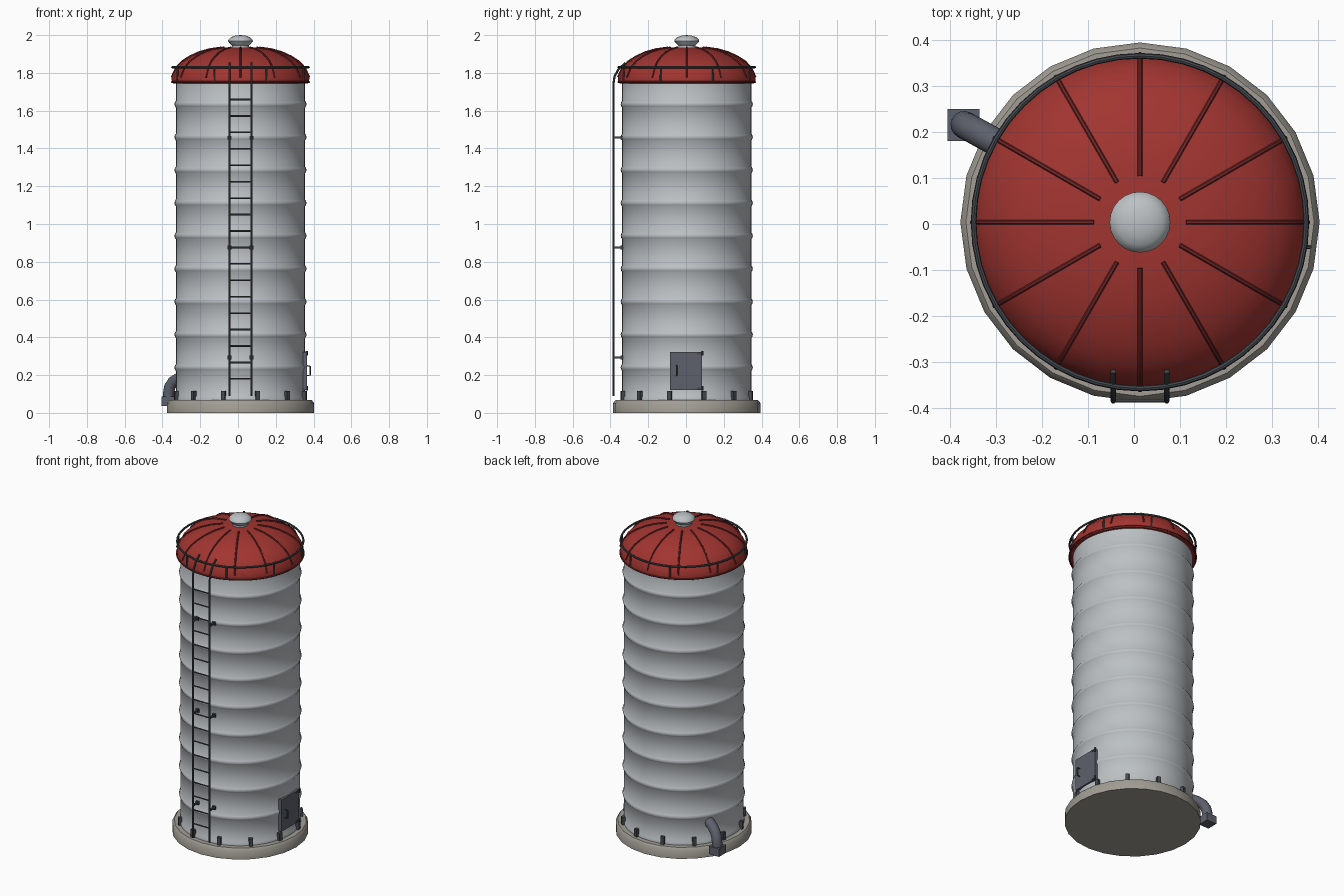
import bpy, bmesh
from math import sin, cos, pi, radians
from mathutils import Vector, Matrix

if "Cube" in bpy.data.objects:
    bpy.data.objects.remove(bpy.data.objects["Cube"])

CX, CY = 0.013, 0.004   # silo axis


def mat(name, r, g, b):
    m = bpy.data.materials.new(name)
    m.diffuse_color = (r, g, b, 1)
    m.use_nodes = True
    m.node_tree.nodes["Principled BSDF"].inputs["Base Color"].default_value = m.diffuse_color
    return m


STEEL = mat("galvanised", 0.50, 0.53, 0.55)
RED = mat("red_roof", 0.36, 0.035, 0.03)
RIB = mat("dark_red", 0.17, 0.02, 0.02)
DARK = mat("dark_metal", 0.06, 0.07, 0.08)
GREY = mat("slate", 0.11, 0.12, 0.15)
STONE = mat("concrete", 0.36, 0.34, 0.30)


def finish(name, bm, m, angle=40):
    bmesh.ops.recalc_face_normals(bm, faces=bm.faces)
    me = bpy.data.meshes.new(name)
    bm.to_mesh(me)
    bm.free()
    ob = bpy.data.objects.new(name, me)
    bpy.context.collection.objects.link(ob)
    me.materials.append(m)
    bpy.ops.object.select_all(action='DESELECT')
    ob.select_set(True)
    bpy.context.view_layer.objects.active = ob
    bpy.ops.object.shade_smooth_by_angle(angle=radians(angle))
    return ob


def lathe(name, profile, sides, m, angle=40):
    """Spin (radius, z) points round the silo axis; radius 0 closes the end."""
    bm = bmesh.new()
    rings = []
    for r, z in profile:
        n = sides if r > 0 else 1
        rings.append([bm.verts.new((CX + r * cos(2 * pi * i / sides),
                                    CY + r * sin(2 * pi * i / sides), z)) for i in range(n)])
    for a, b in zip(rings, rings[1:]):
        for i in range(sides):
            j = (i + 1) % sides
            f = [a[i % len(a)], a[j % len(a)], b[j % len(b)], b[i % len(b)]]
            bm.faces.new(list(dict.fromkeys(f)))
    return finish(name, bm, m, angle)


def tube(bm, pts, r, sides=8, closed=False):
    """Sweep a round section along a path."""
    pts = [Vector(p) for p in pts]
    n, rings = len(pts), []
    for i, p in enumerate(pts):
        prev = pts[i - 1] if i or closed else p
        nxt = pts[(i + 1) % n] if i < n - 1 or closed else p
        t = (nxt - prev).normalized()
        ref = Vector((0, 0, 1)) if abs(t.z) < 0.5 or closed else Vector((CY - p.y, p.x - CX, 0))
        if not closed and max(abs(q.z - pts[0].z) for q in pts) > 0.01:
            d = Vector((p.x - CX, p.y - CY, 0))      # rising paths lie in a radial plane
            ref = Vector((-d.y, d.x, 0))
        u = (ref - t * ref.dot(t)).normalized()
        v = t.cross(u)
        rings.append([bm.verts.new(p + r * (cos(2 * pi * k / sides) * u + sin(2 * pi * k / sides) * v))
                      for k in range(sides)])
    for i in range(n if closed else n - 1):
        a, b = rings[i], rings[(i + 1) % n]
        for k in range(sides):
            j = (k + 1) % sides
            bm.faces.new((a[k], a[j], b[j], b[k]))
    if not closed:
        bm.faces.new(rings[0])
        bm.faces.new(rings[-1])


def box(bm, centre, size, turn=0):
    M = Matrix.Translation(centre) @ Matrix.Rotation(turn, 4, 'Z') @ Matrix.Diagonal((*size, 1))
    bmesh.ops.create_cube(bm, size=1, matrix=M)


def polar(r, a, z):
    return (CX + r * cos(a), CY + r * sin(a), z)


# Concrete base
lathe("base", [(0, 0), (0.39, 0), (0.39, 0.052), (0.378, 0.067), (0, 0.067)], 24, STONE)

# Wall with raised bands
wall = [(0, 0.066), (0.347, 0.066), (0.347, 0.082), (0.342, 0.09)]
for i in range(9):
    z = 0.24 + 0.1743 * i
    wall += [(0.342, z - 0.018), (0.347, z - 0.011), (0.350, z), (0.347, z + 0.011), (0.342, z + 0.018)]
wall += [(0.342, 1.76), (0, 1.76)]
lathe("wall", wall, 48, STEEL, 50)

# Roof
dome = [(0.365, 1.775), (0.342, 1.825), (0.31, 1.859), (0.27, 1.885), (0.22, 1.908),
        (0.165, 1.924), (0.10, 1.933)]
lathe("roof", [(0, 1.745), (0.357, 1.745), (0.363, 1.75)] + dome + [(0, 1.936)], 24, RED)

# Roof ribs and eave ring
bm = bmesh.new()
for k in range(12):
    a = k * pi / 6
    tube(bm, [polar(r, a, z + 0.002) for r, z in dome], 0.005, 6)
tube(bm, [polar(0.363, i * pi / 24, 1.752) for i in range(48)], 0.005, 6, True)
finish("roof_ribs", bm, RIB)

# Vent cap
lathe("vent", [(0, 1.925), (0.045, 1.925), (0.045, 1.945), (0.056, 1.955), (0.066, 1.968),
               (0.064, 1.976), (0.05, 1.989), (0.028, 1.997), (0, 2.0)], 24, STEEL)

# Roof railing
bm = bmesh.new()
tube(bm, [polar(0.361, i * pi / 24, 1.83) for i in range(48)], 0.006, 8, True)
for k in range(8):
    a = (k + 0.5) * pi / 4
    tube(bm, [polar(0.362, a, 1.75), polar(0.361, a, 1.83)], 0.005, 6)
finish("railing", bm, DARK)

# Ladder with wall brackets
bm = bmesh.new()
for x in (CX - 0.058, CX + 0.058):
    tube(bm, [(x, -0.384, 0.09), (x, -0.384, 1.745), (x, -0.378, 1.782),
              (x, -0.357, 1.82), (x, -0.32, 1.853)], 0.006)
    for z in (0.293, 0.875, 1.457):
        box(bm, (x, -0.361, z), (0.010, 0.05, 0.010))
        box(bm, (x, -0.340, z), (0.02, 0.014, 0.02))
for i in range(18):
    z = 0.18 + 0.087 * i
    tube(bm, [(CX - 0.058, -0.384, z), (CX + 0.058, -0.384, z)], 0.0045, 6)
finish("ladder", bm, DARK)

# Anchor brackets round the foot
bm = bmesh.new()
for k in range(12):
    a = (k + 0.5) * pi / 6
    box(bm, polar(0.35, a, 0.09), (0.022, 0.022, 0.05), a)
finish("anchors", bm, DARK)

# Access door
bm = bmesh.new()
box(bm, (0.353, 0, 0.222), (0.022, 0.172, 0.2))
finish("door", bm, GREY)
bm = bmesh.new()
for z in (0.13, 0.315):
    tube(bm, [(0.364, 0.087, z - 0.012), (0.364, 0.087, z + 0.012)], 0.006)
    box(bm, (0.364, 0.074, z), (0.006, 0.032, 0.010))
tube(bm, [(0.36, -0.05, 0.197), (0.382, -0.05, 0.2), (0.382, -0.05, 0.247), (0.36, -0.05, 0.25)], 0.004, 6)
finish("door_fittings", bm, DARK)

# Discharge spout
bm = bmesh.new()
A = radians(151)
tube(bm, [polar(r, A, z) for r, z in
          [(0.325, 0.195), (0.375, 0.183), (0.408, 0.165), (0.428, 0.137), (0.436, 0.10), (0.436, 0.06)]], 0.03, 16)
finish("spout", bm, GREY)
bm = bmesh.new()
box(bm, (-0.37, 0.215, 0.062), (0.07, 0.07, 0.05))
finish("spout_outlet", bm, GREY)
